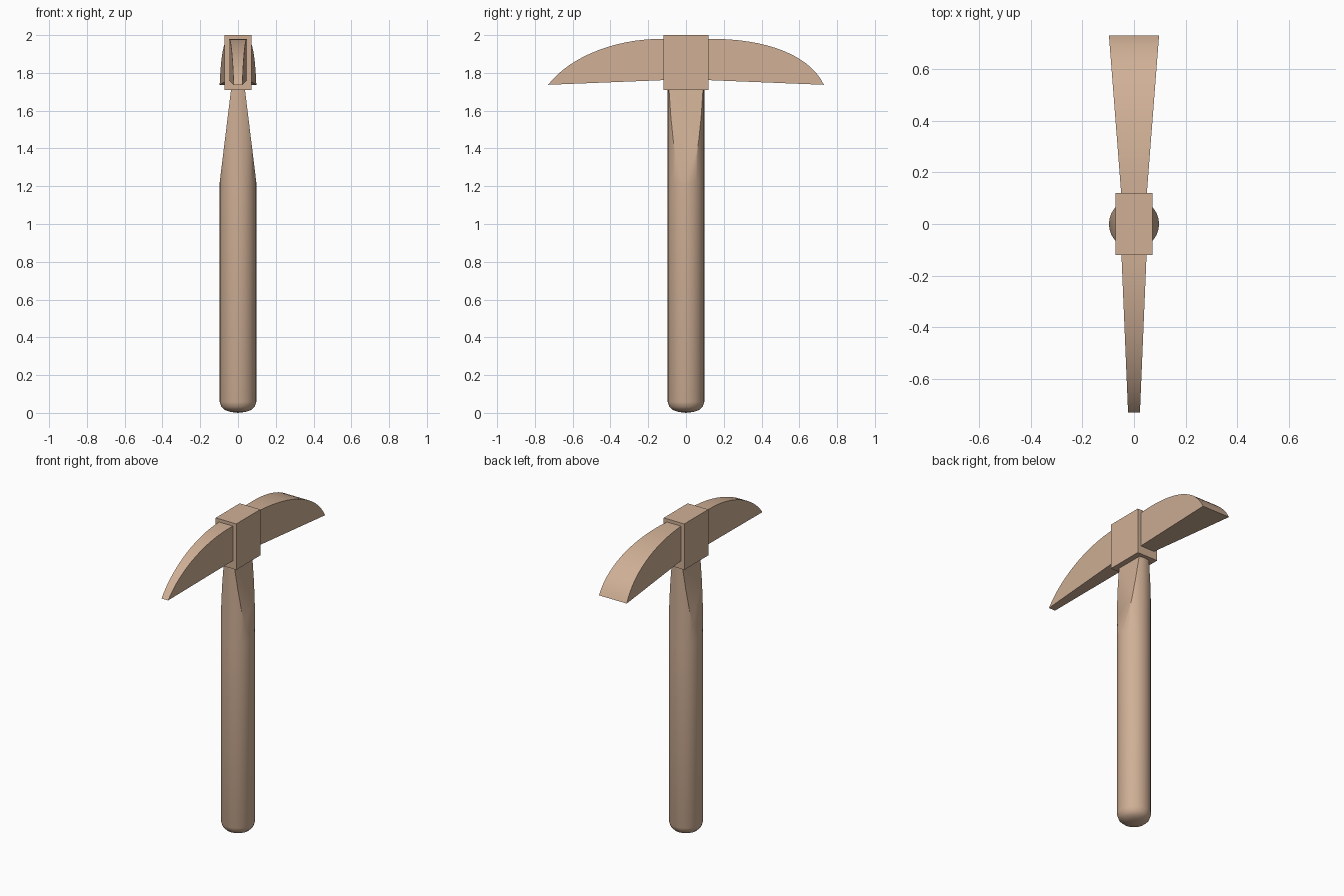
import bpy
import bmesh
from math import cos, sin, tau, radians
from mathutils import Vector
from mathutils.geometry import interpolate_bezier

if "Cube" in bpy.data.objects:
    bpy.data.objects.remove(bpy.data.objects["Cube"], do_unlink=True)

# Single wood colour
wood = bpy.data.materials.new("pale_wood")
wood.use_nodes = True
tone = (0.63, 0.434, 0.305, 1)
wood.diffuse_color = tone
wood.node_tree.nodes["Principled BSDF"].inputs["Base Color"].default_value = tone


def finish(bm, name, smooth=True):
    bmesh.ops.recalc_face_normals(bm, faces=bm.faces[:])
    mesh = bpy.data.meshes.new(name)
    bm.to_mesh(mesh)
    bm.free()
    mesh.materials.append(wood)
    obj = bpy.data.objects.new(name, mesh)
    bpy.context.collection.objects.link(obj)
    if smooth:
        bpy.ops.object.select_all(action="DESELECT")
        obj.select_set(True)
        bpy.context.view_layer.objects.active = obj
        bpy.ops.object.shade_smooth_by_angle(angle=radians(35))
    return obj


# Handle: turned shaft with a rounded butt, planed flat on both sides near the head
bm = bmesh.new()
sides = 32
profile = [(0.04, 0.005), (0.07, 0.015), (0.088, 0.032), (0.097, 0.058),
           (0.097, 1.22), (0.097, 1.75)]
rings = [[bm.verts.new((r * cos(tau * i / sides), r * sin(tau * i / sides), z))
          for i in range(sides)] for r, z in profile]
for low, high in zip(rings, rings[1:]):
    for i in range(sides):
        j = (i + 1) % sides
        bm.faces.new((low[i], low[j], high[j], high[i]))
butt = bm.verts.new((0, 0, 0))
for i in range(sides):
    bm.faces.new((butt, rings[0][(i + 1) % sides], rings[0][i]))
bm.faces.new(rings[-1])
for side in (-1, 1):
    cut = bmesh.ops.bisect_plane(
        bm, geom=bm.verts[:] + bm.edges[:] + bm.faces[:],
        plane_co=Vector((side * 0.097, 0, 1.22)),
        plane_no=Vector((side * 0.49, 0, 0.06)), clear_outer=True)
    bmesh.ops.holes_fill(bm, edges=[e for e in bm.edges if e.is_boundary], sides=0)
finish(bm, "handle")

# Head block
bm = bmesh.new()
bmesh.ops.create_cube(bm, size=1)
for v in bm.verts:
    v.co = (v.co.x * 0.144, v.co.y * 0.24, v.co.z * 0.29 + 1.855)
finish(bm, "head_block", smooth=False)


# Blades: curved top, straight underside, width changing evenly to the tip
def blade(name, direction, bend, tip_half):
    root, tip = (0.11, 1.98), (0.73, 1.737)
    points = [Vector((0, *p)) for p in (root, *bend, tip)]
    top = interpolate_bezier(*points, 16)
    bm = bmesh.new()
    outlines = []
    for side in (-1, 1):
        outline = [Vector((0, root[0], 1.762))] + top
        verts = []
        for p in outline:
            t = (p.y - root[0]) / (tip[0] - root[0])
            half = 0.049 + (tip_half - 0.049) * t
            verts.append(bm.verts.new((side * half, direction * p.y, p.z)))
        bm.faces.new(verts)
        outlines.append(verts)
    a, b = outlines
    for i in range(len(a)):
        j = (i + 1) % len(a)
        bm.faces.new((a[i], a[j], b[j], b[i]))
    finish(bm, name)


blade("pick_blade", -1, [(0.38, 1.985), (0.62, 1.88)], 0.023)
blade("adze_blade", 1, [(0.40, 1.985), (0.65, 1.905)], 0.097)
